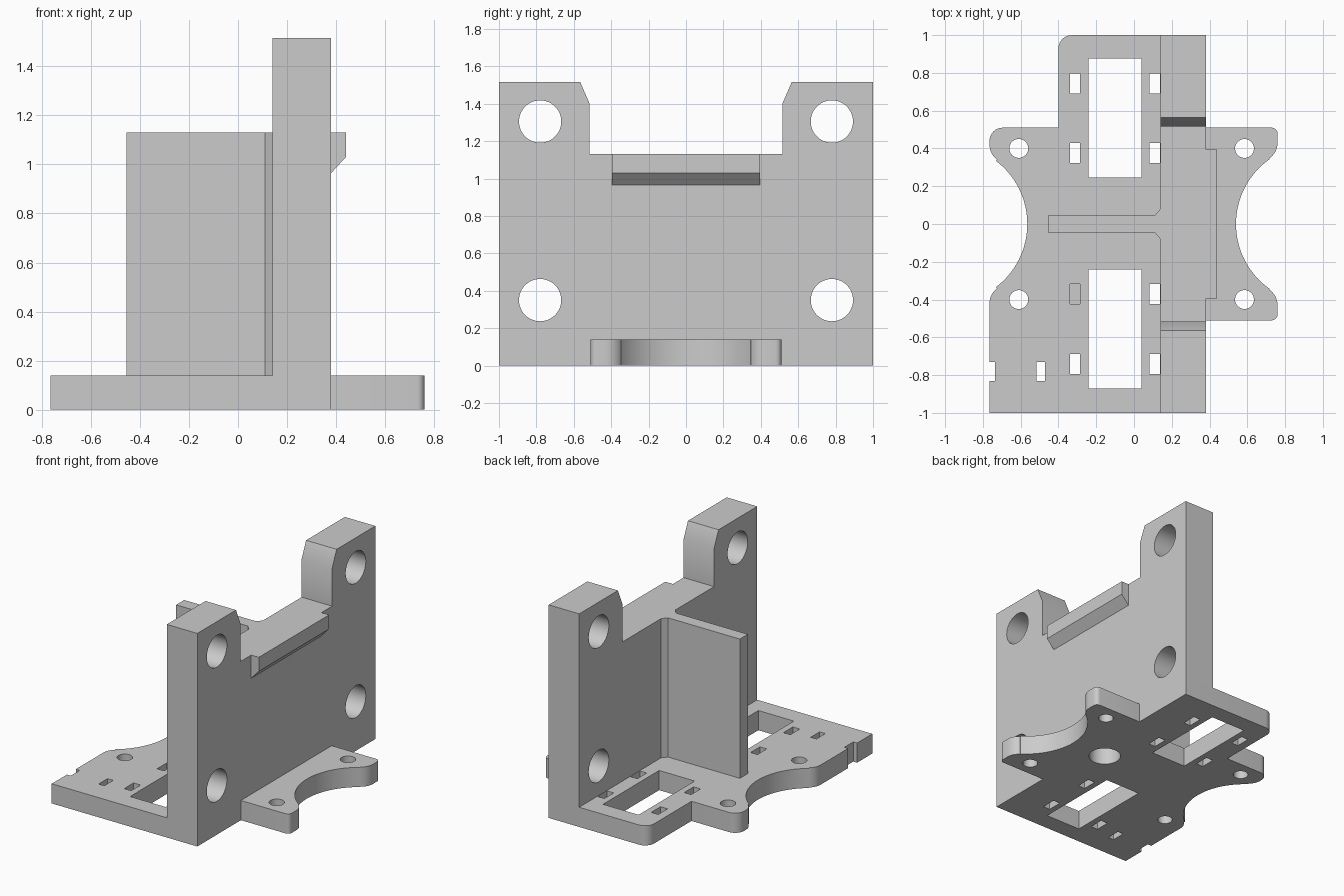
import bpy, bmesh
from math import sin, cos, radians

if "Cube" in bpy.data.objects:
    bpy.data.objects.remove(bpy.data.objects["Cube"], do_unlink=True)

grey = bpy.data.materials.new("light grey plastic")
grey.use_nodes = True
grey.diffuse_color = (0.6, 0.6, 0.6, 1)
grey.node_tree.nodes["Principled BSDF"].inputs["Base Color"].default_value = (0.6, 0.6, 0.6, 1)

PLANES = {
    "x": lambda u, v, d: (d, u, v),
    "y": lambda u, v, d: (u, d, v),
    "z": lambda u, v, d: (u, v, d),
}


def arc(cx, cy, r, start, end, n):
    angles = [radians(start + (end - start) * i / n) for i in range(n + 1)]
    return [(cx + r * cos(a), cy + r * sin(a)) for a in angles]


def circle(cx, cy, r):
    return arc(cx, cy, r, 0, 360, 48)[:-1]


def rect(x0, x1, y0, y1):
    return [(x0, y0), (x1, y0), (x1, y1), (x0, y1)]


def prisms(name, axis, items):
    """One object made of extruded outlines: (outline, low, high)."""
    bm = bmesh.new()
    place = PLANES[axis]
    for outline, low, high in items:
        a = [bm.verts.new(place(u, v, low)) for u, v in outline]
        b = [bm.verts.new(place(u, v, high)) for u, v in outline]
        bm.faces.new(a)
        bm.faces.new(b)
        for i in range(len(a)):
            j = (i + 1) % len(a)
            bm.faces.new((a[i], a[j], b[j], b[i]))
    bmesh.ops.recalc_face_normals(bm, faces=bm.faces[:])
    mesh = bpy.data.meshes.new(name)
    bm.to_mesh(mesh)
    bm.free()
    mesh.materials.append(grey)
    obj = bpy.data.objects.new(name, mesh)
    bpy.context.collection.objects.link(obj)
    return obj


def activate(obj):
    bpy.ops.object.select_all(action="DESELECT")
    obj.select_set(True)
    bpy.context.view_layer.objects.active = obj


def cut(obj, cutter):
    cutter.hide_render = True
    mod = obj.modifiers.new("openings", "BOOLEAN")
    mod.operation = "DIFFERENCE"
    mod.solver = "EXACT"
    mod.object = cutter
    activate(obj)
    bpy.ops.object.modifier_apply(modifier=mod.name)
    bpy.data.objects.remove(cutter, do_unlink=True)
    bpy.ops.object.shade_smooth_by_angle(angle=radians(30))


T = 0.14  # base thickness

# Base plate with scalloped sides, rounded ears and a notch
outline = [(-0.765, -1), (0.38, -1), (0.38, -0.51)]
outline += arc(0.73, -0.48, 0.03, -90, 0, 5)
outline += arc(0.66, -0.43, 0.1, 0, 55, 8)
outline += arc(0.96, 0, 0.42, 235, 125, 32)
outline += arc(0.66, 0.43, 0.1, -55, 0, 8)
outline += arc(0.73, 0.48, 0.03, 0, 90, 5)
outline += [(0.38, 0.51), (0.38, 1)]
outline += arc(-0.33, 0.93, 0.07, 90, 180, 8)
outline += [(-0.4, 0.51)]
outline += arc(-0.695, 0.44, 0.07, 90, 180, 8)
outline += arc(-0.665, 0.42, 0.1, 180, 233, 8)
outline += arc(-0.985, 0, 0.42, 53, -53, 32)
outline += arc(-0.665, -0.42, 0.1, 127, 180, 8)
outline += [(-0.765, -0.73), (-0.735, -0.73), (-0.735, -0.83), (-0.765, -0.83)]
base = prisms("base_plate", "z", [(outline, 0, T)])

# Openings in the base: windows, slots, a blind pocket, screw holes, shaft hole
holes = [rect(-0.24, 0.04, 0.245, 0.875), rect(-0.24, 0.04, -0.87, -0.24),
         rect(-0.515, -0.47, -0.83, -0.73), circle(0.26, 0, 0.107)]
holes += [circle(x, y, 0.05) for x in (-0.61, 0.585) for y in (-0.4, 0.4)]
cuts = []
for x in (-0.34, 0.083):
    for y in (0.745, 0.375, -0.37, -0.74):
        slot = rect(x, x + 0.055, y - 0.053, y + 0.053)
        if x < 0 and y == -0.37:
            cuts.append((slot, T / 2, T + 0.1))
        else:
            holes.append(slot)
cuts += [(h, -0.1, T + 0.1) for h in holes]
cut(base, prisms("base_cutter", "z", cuts))

# Upright wall with two raised shoulders
half = [(1, T), (1, 1.515), (0.565, 1.515), (0.515, 1.4), (0.515, 1.13)]
wall = prisms("upright_wall", "x",
              [(half + [(-y, z) for y, z in reversed(half)], 0.14, 0.38)])
cut(wall, prisms("wall_cutter", "x", [(circle(y, z, 0.113), 0, 0.6)
                                      for y in (-0.78, 0.78) for z in (0.35, 1.305)]))

# Lip along the top of the wall, chamfered below
prisms("wall_lip", "y",
       [([(0.38, 0.965), (0.44, 1.03), (0.44, 1.13), (0.38, 1.13)], -0.395, 0.395)])

# Supporting rib, flared where it meets the wall
side = [(-0.455, 0.045), (0.11, 0.045), (0.14, 0.08)]
prisms("support_rib", "z",
       [(side + [(x, -y) for x, y in reversed(side)], T, 1.13)])
